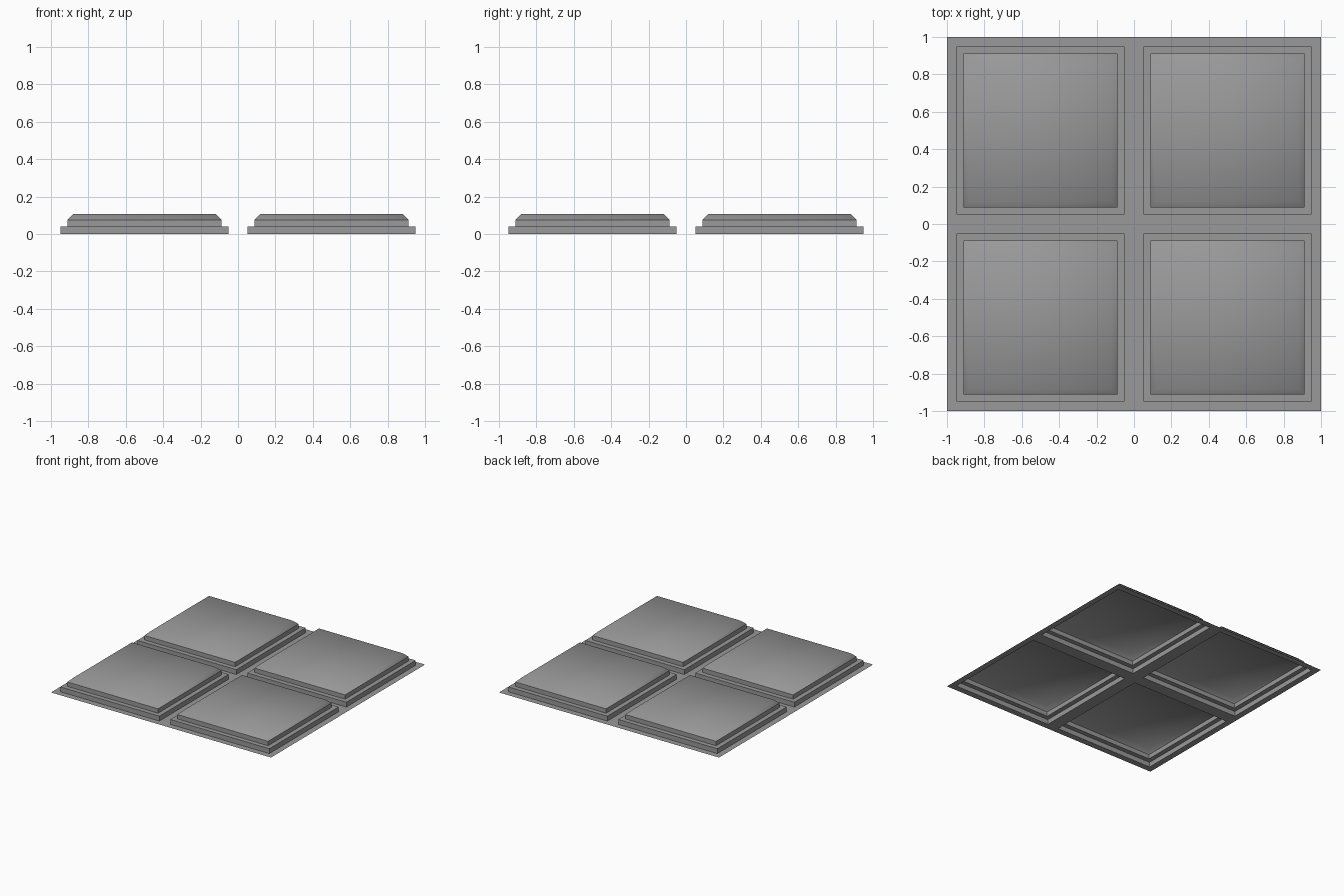
import bpy
import bmesh

cube = bpy.data.objects.get("Cube")
if cube:
    bpy.data.objects.remove(cube, do_unlink=True)

grey = bpy.data.materials.new("stone grey")
grey.use_nodes = True
colour = (0.32, 0.32, 0.32, 1)
grey.diffuse_color = colour
grey.node_tree.nodes["Principled BSDF"].inputs["Base Color"].default_value = colour

MARGIN = 0.05
# Steps of each panel: (inset from the panel outline, height)
PROFILE = [(0, 0), (0, 0.04), (0.038, 0.04), (0.038, 0.076), (0.07, 0.107)]

bm = bmesh.new()


def square(cx, cy, half, z):
    corners = ((-half, -half), (half, -half), (half, half), (-half, half))
    return [bm.verts.new((cx + x, cy + y, z)) for x, y in corners]


def bridge(low, high, smooth=False):
    for i in range(4):
        j = (i + 1) % 4
        bm.faces.new((low[i], low[j], high[j], high[i])).smooth = smooth


# Four tiles, each a flat border around a hollow stepped panel
for cx in (-0.5, 0.5):
    for cy in (-0.5, 0.5):
        rings = [square(cx, cy, 0.5, 0)]
        rings += [square(cx, cy, 0.5 - MARGIN - inset, z) for inset, z in PROFILE]
        last = len(rings) - 2
        for i in range(last + 1):
            bridge(rings[i], rings[i + 1], smooth=(i == last))
        # Softly shaded cap
        bm.faces.new(rings[-1]).smooth = True

# Weld the borders of neighbouring tiles
bmesh.ops.remove_doubles(bm, verts=[v for v in bm.verts if v.is_boundary], dist=0.0001)

mesh = bpy.data.meshes.new("paneled_tile")
bm.to_mesh(mesh)
bm.free()
mesh.materials.append(grey)
tile = bpy.data.objects.new("paneled_tile", mesh)
bpy.context.collection.objects.link(tile)
